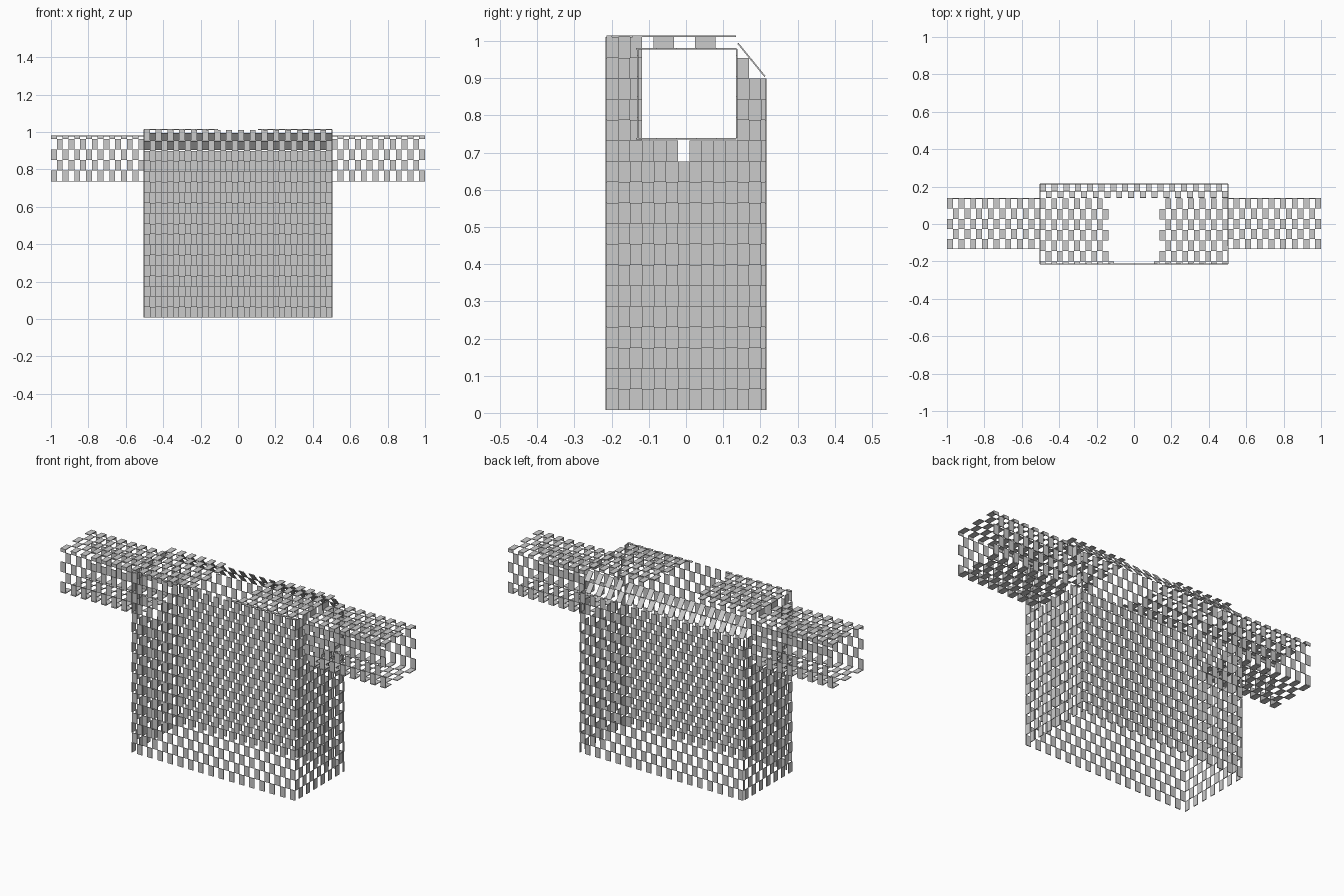
import bpy
import bmesh
from mathutils import Vector

cube = bpy.data.objects.get("Cube")
if cube:
    bpy.data.objects.remove(cube)

ROW = 0.0557                 # long side of a tile
BASE, HALF_W, HALF_D = 0.008, 0.503, 0.214
SIDE_COL = 0.032
THICKNESS = 0.004


def panel(name, origin, u_vec, v_vec, cols, rows, phase=0, keep=None,
          u_max=None, v_max=None):
    """Checkerboard of thin tiles; u_vec and v_vec span one cell.
    u_max and v_max clip the panel, measured in cells."""
    origin, u_vec, v_vec = Vector(origin), Vector(u_vec), Vector(v_vec)
    u_max = u_max or cols
    v_max = v_max or rows
    bm = bmesh.new()
    for i in range(cols):
        for j in range(rows):
            if (i + j + phase) % 2 or (keep and not keep(i, j)):
                continue
            i2, j2 = min(i + 1, u_max), min(j + 1, v_max)
            corners = ((i, j), (i2, j), (i2, j2), (i, j2))
            bm.faces.new([bm.verts.new(origin + u_vec * a + v_vec * b)
                          for a, b in corners])
    mesh = bpy.data.meshes.new(name)
    bm.to_mesh(mesh)
    bm.free()
    obj = bpy.data.objects.new(name, mesh)
    bpy.context.collection.objects.link(obj)
    solid = obj.modifiers.new("Thickness", 'SOLIDIFY')
    solid.thickness = THICKNESS
    solid.offset = 0


# Body front and back, with the checker continuing around the corners
col = 2 * HALF_W / 32
up = (0, 0, ROW)
panel("body_front", (-HALF_W, -HALF_D, BASE), (col, 0, 0), up, 32, 18, 1)
panel("body_back", (HALF_W, HALF_D, BASE), (-col, 0, 0), up, 32, 16, 1)

# Sloped yoke from the back panel up to the neckline
panel("back_yoke", (HALF_W, HALF_D - 0.002, 0.905), (-col, 0, 0),
      (0, -0.0362, 0.0445), 32, 2, 1)


# Side panels, cut away around the armhole
def side_height(k):
    if k < 3:
        return 18
    if k < 11:
        return 12 if k == 6 else 13
    return 17 if k == 11 else 16


for side, s, phase in (("left", 1, 1), ("right", -1, 0)):
    panel(f"body_side_{side}", (s * HALF_W, -HALF_D, BASE), (0, SIDE_COL, 0),
          up, 14, 18, phase, lambda k, j: j < side_height(k),
          u_max=2 * HALF_D / SIDE_COL)

    # Shoulder sheet beside the neck opening, one column longer at the front
    panel(f"shoulder_{side}", (s * HALF_W, 0.135, 1.013), (-s * 0.0305, 0, 0),
          (0, -ROW, 0), 13, 7, 0, lambda i, j: i < 12 or j > 5,
          v_max=(0.135 + HALF_D) / ROW)

    # Edge of the shoulder folded down to the sleeve
    panel(f"shoulder_edge_{side}", (s * HALF_W, 0.135, 1.013), (0, 0, -0.036),
          (0, -ROW, 0), 1, 5, 1)

    # Square sleeve tube, laid out from the cuff inwards
    sleeve_col = (-s * 0.0312, 0, 0)
    for part, z in (("top", 0.979), ("bottom", 0.737)):
        panel(f"sleeve_{part}_{side}", (s, -0.134, z), sleeve_col,
              (0, 0.054, 0), 16, 5)
    for part, y in (("front", -0.13), ("back", 0.136)):
        panel(f"sleeve_{part}_{side}", (s, y, 0.739), sleeve_col,
              up, 16, 5, v_max=0.24 / ROW)
